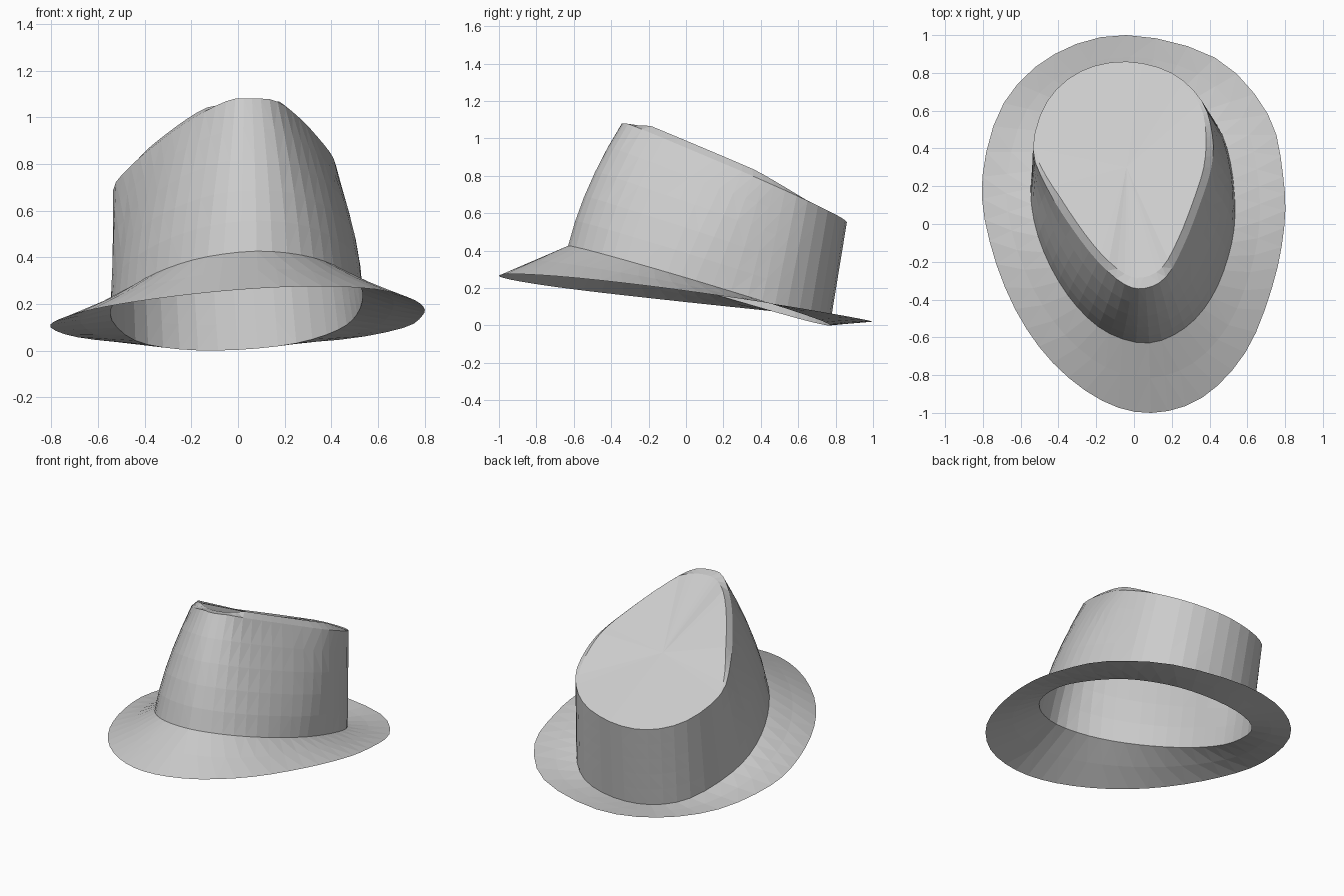
import bpy, bmesh
from mathutils import Vector

if "Cube" in bpy.data.objects:
    bpy.data.objects.remove(bpy.data.objects["Cube"], do_unlink=True)

felt = bpy.data.materials.new("light grey felt")
felt.use_nodes = True
grey = (0.6, 0.6, 0.6, 1)
felt.diffuse_color = grey
felt.node_tree.nodes["Principled BSDF"].inputs["Base Color"].default_value = grey

# Plan outlines, counterclockwise from the front, with matching points
BRIM = [(.09, -1), (.36, -.92), (.59, -.68), (.73, -.34), (.795, -.02), (.79, .25), (.71, .58), (.43, .88),
        (-.04, 1), (-.42, .9), (-.69, .64), (-.803, .25), (-.765, -.09), (-.63, -.45), (-.43, -.735), (-.17, -.935)]
BASE = [(.08, -.63), (.27, -.55), (.41, -.39), (.5, -.17), (.535, .05), (.51, .33), (.43, .54), (.25, .71),
        (0, .77), (-.25, .73), (-.44, .58), (-.54, .28), (-.53, .02), (-.44, -.23), (-.3, -.44), (-.13, -.58)]
RIM = [(.06, -.34), (.17, -.28), (.26, -.12), (.34, .08), (.41, .3), (.415, .47), (.36, .65), (.2, .8),
       (-.04, .86), (-.28, .81), (-.46, .65), (-.535, .4), (-.46, .19), (-.33, -.02), (-.19, -.2), (-.05, -.32)]


def clamp(t):
    return max(0, min(1, t))


def brim_z(p):
    return .155 - .12 * p.y - .014 * p.y ** 2 + (.038 - .025 * p.y) * p.x


def base_z(p):
    return .42 - .3 * (p.y + .62) + .04 * p.x


def rim_z(p):
    return min(1.08, .935 - .44 * p.y + (.05 if p.x > 0 else .13) * p.x)


def ring(points, height, steps=3):
    """Closed smooth loop through the points, lifted by a height rule."""
    pts = [Vector((x, y, 0)) for x, y in points]
    n, out = len(pts), []
    for i in range(n):
        a, b, c, d = (pts[(i + k) % n] for k in (-1, 0, 1, 2))
        for s in range(steps):
            t = s / steps
            p = b + .5 * t * (c - a + t * (2 * a - 5 * b + 4 * c - d + t * (3 * b - a - 3 * c + d)))
            p.z = height(p)
            out.append(p)
    return out


def blend(low, high, t, bulge=0):
    """Loop between two others, bulged toward the front and the +x side."""
    out = []
    for a, b in zip(low, high):
        p = a.lerp(b, t)
        way = Vector((p.x, p.y - .15)).normalized()
        p.xy += way * bulge * clamp(.35 * way.x - way.y + .3)
        out.append(p)
    return out


def skin(name, rings, tip=None):
    """Triangulated surface through the loops, optionally closed at a tip."""
    bm = bmesh.new()
    loops = [[bm.verts.new(p) for p in r] for r in rings]
    n = len(loops[0])
    for lo, hi in zip(loops, loops[1:]):
        for i in range(n):
            j = (i + 1) % n
            bm.faces.new((lo[i], lo[j], hi[j], hi[i]))
    if tip:
        top = bm.verts.new(tip)
        for i in range(n):
            bm.faces.new((loops[-1][i], loops[-1][(i + 1) % n], top))
    bmesh.ops.triangulate(bm, faces=bm.faces[:], quad_method='SHORT_EDGE')
    mesh = bpy.data.meshes.new(name)
    bm.to_mesh(mesh)
    bm.free()
    mesh.materials.append(felt)
    obj = bpy.data.objects.new(name, mesh)
    bpy.context.collection.objects.link(obj)


edge, base, rim = ring(BRIM, brim_z), ring(BASE, base_z), ring(RIM, rim_z)

# Flared brim
skin("brim", [edge, blend(edge, base, .5), base])

# Crown wall, slightly bulged between its base and rim
skin("crown_wall", [base] + [blend(base, rim, t, .13 * t * (1 - t)) for t in (.2, .4, .6, .8)] + [rim])

# Sloping top, with a raised bevel along the sides that fades out toward the back
centre = Vector((-.04, .3, 0))
centre.z = rim_z(centre)
ridge = []
for p in rim:
    fade = clamp((.55 + .33 * p.x - p.y) / .3)
    q = p.lerp(centre, .03 + .06 * fade)
    q.z = min(1.085, rim_z(q) + .04 * fade * clamp((p.y + .36) / .12))
    ridge.append(q)
skin("crown_top", [rim, ridge, blend(ridge, [centre] * len(ridge), .5)], centre)
